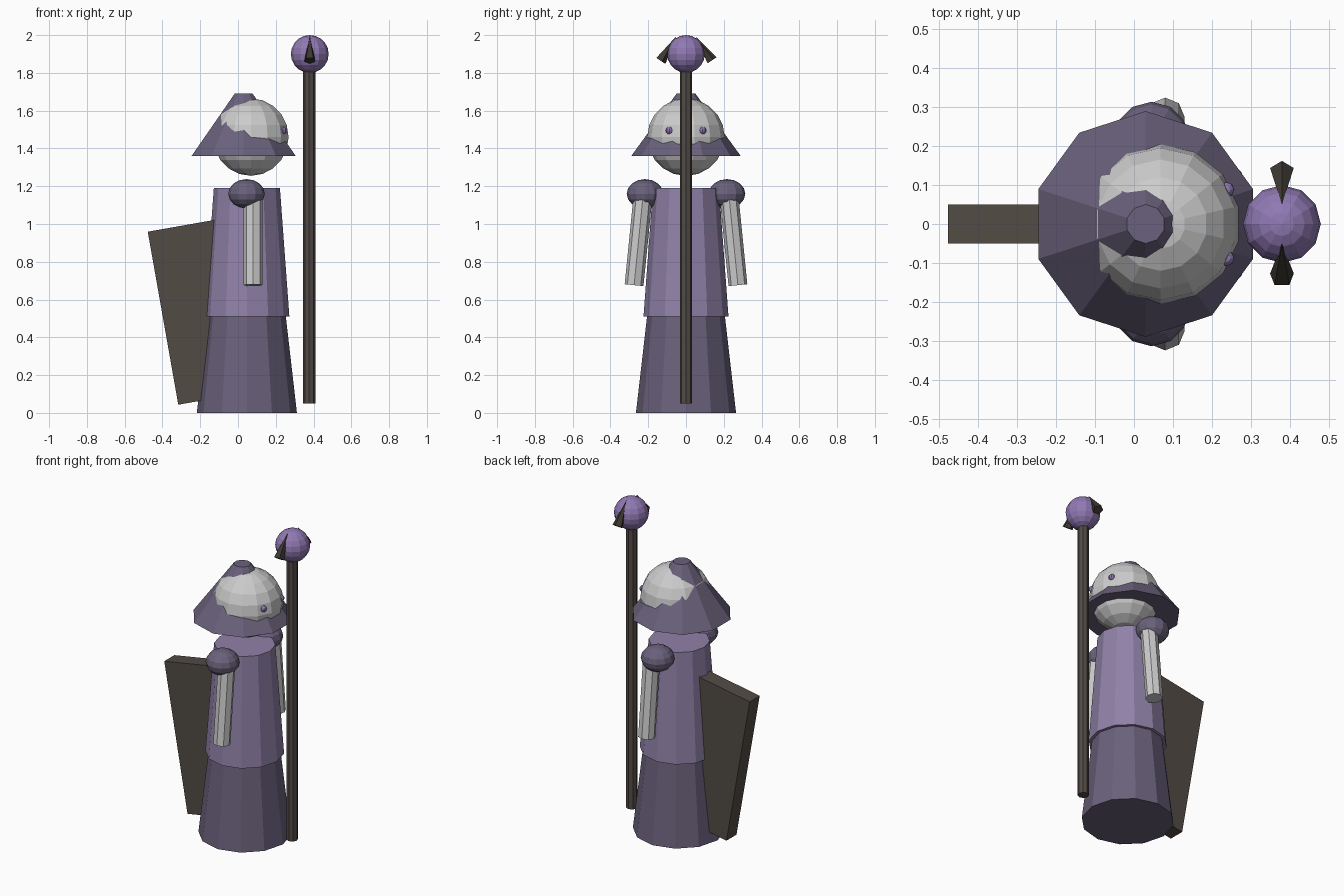
import bpy, bmesh
from math import radians
from mathutils import Matrix, Vector, Euler

if "Cube" in bpy.data.objects:
    bpy.data.objects.remove(bpy.data.objects["Cube"])


def material(name, rgb):
    m = bpy.data.materials.new(name)
    m.diffuse_color = (*rgb, 1)
    m.use_nodes = True
    m.node_tree.nodes["Principled BSDF"].inputs["Base Color"].default_value = m.diffuse_color
    return m


LIGHT = material("light_cloth", (0.28, 0.22, 0.39))
CLOTH = material("dark_cloth", (0.145, 0.12, 0.20))
ORB = material("orb_purple", (0.28, 0.19, 0.45))
WOOD = material("dark_wood", (0.085, 0.07, 0.06))
HORN = material("horn_dark", (0.045, 0.038, 0.03))


def finish(name, bm, loc, mat=None, rot=(0, 0, 0), scale=(1, 1, 1)):
    bm.transform(Matrix.LocRotScale(Vector(loc), Euler(rot), Vector(scale)))
    bmesh.ops.recalc_face_normals(bm, faces=bm.faces)
    me = bpy.data.meshes.new(name)
    bm.to_mesh(me)
    bm.free()
    if mat:
        me.materials.append(mat)
    ob = bpy.data.objects.new(name, me)
    bpy.context.collection.objects.link(ob)
    return ob


def cone(name, sides, r1, r2, depth, loc, mat=None, rot=(0, 0, 0)):
    bm = bmesh.new()
    bmesh.ops.create_cone(bm, cap_ends=True, segments=sides,
                          radius1=r1, radius2=r2, depth=depth)
    return finish(name, bm, loc, mat, rot)


def ball(name, u, v, r, loc, mat=None, scale=(1, 1, 1)):
    bm = bmesh.new()
    bmesh.ops.create_uvsphere(bm, u_segments=u, v_segments=v, radius=r)
    return finish(name, bm, loc, mat, scale=scale)


# Robe in two tiers
cone("lower_robe", 12, 0.265, 0.204, 0.53, (0.047, 0, 0.265), CLOTH)
cone("upper_robe", 12, 0.225, 0.175, 0.68, (0.047, 0, 0.85), LIGHT)

# Head and wide hat
ball("head", 14, 10, 0.205, (0.068, 0, 1.46))
cone("hat", 10, 0.29, 0.05, 0.33, (0.03, 0, 1.525), CLOTH)

# Slab on the back, leaning away from the robe
bm = bmesh.new()
bmesh.ops.create_cube(bm, size=1)
finish("back_slab", bm, (-0.2, 0, 0.536), WOOD,
       rot=(0, radians(-10), 0), scale=(0.4, 0.1, 0.93))

# Staff and orb
cone("staff", 8, 0.033, 0.033, 1.8, (0.377, 0, 0.95), WOOD)
ball("staff_orb", 12, 10, 0.1, (0.38, 0, 1.9), ORB)

# Paired parts on both sides
for side, s in (("left", 1), ("right", -1)):
    ball(side + "_eye", 8, 6, 0.02, (0.238, 0.088 * s, 1.495), ORB)
    ball(side + "_shoulder", 12, 8, 0.097, (0.045, 0.217 * s, 1.16), CLOTH,
         scale=(1, 1, 0.8))
    cone(side + "_arm", 8, 0.05, 0.05, 0.5, (0.08, 0.25 * s, 0.925),
         rot=(0.1 * s, 0, 0))
    cone(side + "_horn", 5, 0.032, 0, 0.155, (0.38, 0.093 * s, 1.93), HORN,
         rot=(0.58 * s, 0, 0))
